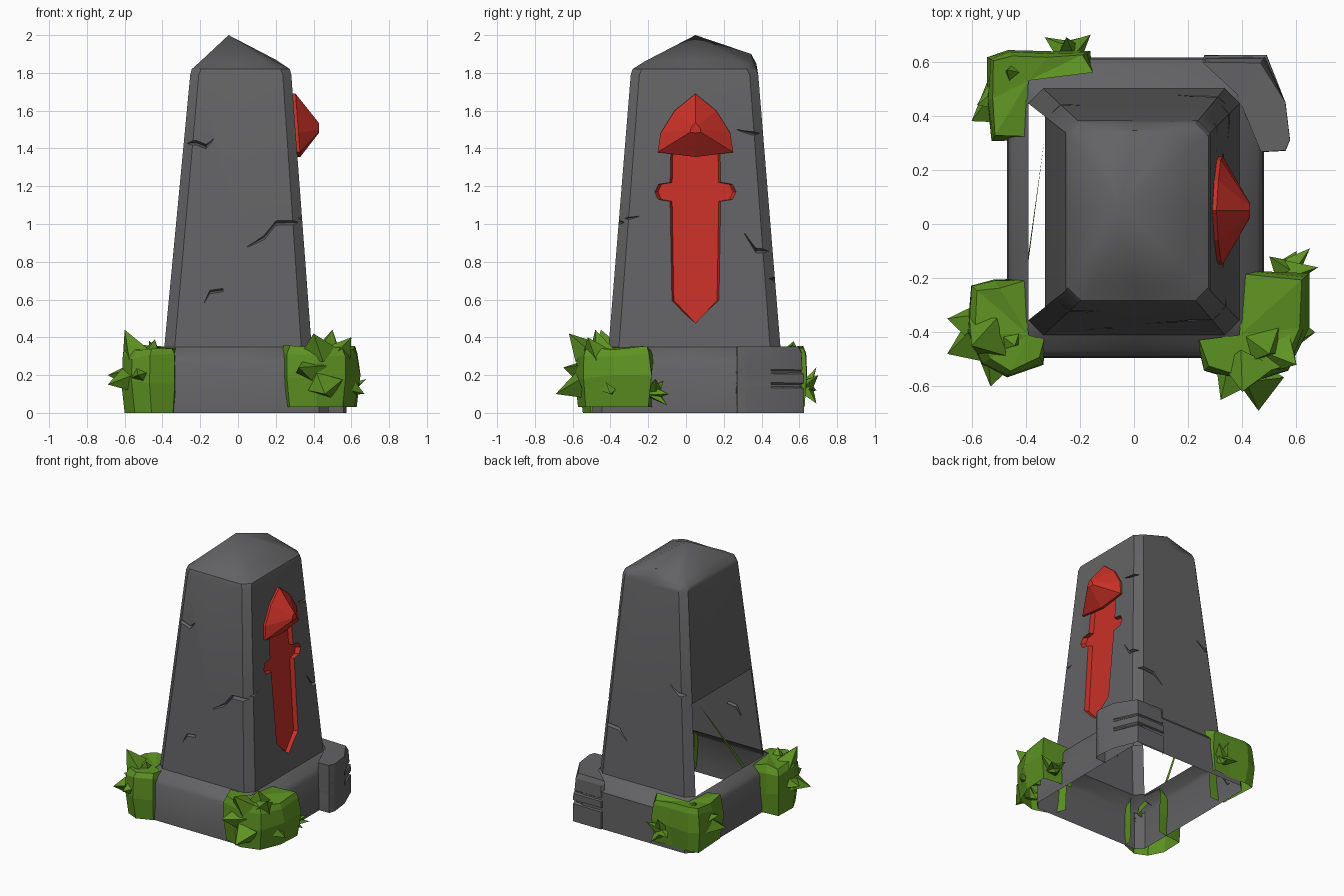
import bpy, bmesh, math, random
from mathutils import Vector

if "Cube" in bpy.data.objects:
    bpy.data.objects.remove(bpy.data.objects["Cube"])

random.seed(4)


def material(name, rgb):
    m = bpy.data.materials.new(name)
    m.diffuse_color = (*rgb, 1)
    m.use_nodes = True
    m.node_tree.nodes["Principled BSDF"].inputs["Base Color"].default_value = m.diffuse_color
    return m


stone = material("grey stone", (0.125, 0.125, 0.13))
red = material("red", (0.58, 0.03, 0.02))
green = material("leaf green", (0.11, 0.29, 0.016))


def finish(bm, name, mats, angle=None):
    bm.normal_update()
    bmesh.ops.recalc_face_normals(bm, faces=bm.faces[:])
    me = bpy.data.meshes.new(name)
    bm.to_mesh(me)
    bm.free()
    ob = bpy.data.objects.new(name, me)
    bpy.context.collection.objects.link(ob)
    for m in mats:
        me.materials.append(m)
    if angle:
        smooth(ob, angle)
    return ob


def smooth(ob, angle):
    bpy.ops.object.select_all(action='DESELECT')
    ob.select_set(True)
    bpy.context.view_layer.objects.active = ob
    bpy.ops.object.shade_smooth_by_angle(angle=math.radians(angle))


def bridge(bm, a, b, closed=True, index=0):
    n = len(a)
    for i in range(n if closed else n - 1):
        j = (i + 1) % n
        bm.faces.new((a[i], a[j], b[j], b[i])).material_index = index


def ring(bm, x0, x1, y0, y1, z, c, mid=(0, 0, 0, 0)):
    # Chamfered rectangle with a point in the middle of each side
    xm, ym = (x0 + x1) / 2, 0.05
    pts = [(x0 + c, y0, z), (xm, y0, z + mid[0]), (x1 - c, y0, z),
           (x1, y0 + c, z), (x1, ym, z + mid[1]), (x1, y1 - c, z),
           (x1 - c, y1, z), (xm, y1, z + mid[2]), (x0 + c, y1, z),
           (x0, y1 - c, z), (x0, ym, z + mid[3]), (x0, y0 + c, z)]
    return [bm.verts.new(p) for p in pts]


def surf(face, u, z, out=0.0):
    # Point on a tapered shaft side
    t = (z - 0.35) / 1.47
    if face == "right":
        return Vector((0.39 - 0.11 * t + out, u, z))
    if face == "front":
        return Vector((u, -0.41 + 0.12 * t - out, z))
    return Vector((u, 0.50 - 0.12 * t + out, z))


# Tapered shaft with a low peaked top
bm = bmesh.new()
rings = []
for z in (0.35, 1.0, 1.79):
    t = (z - 0.35) / 1.47
    rings.append(ring(bm, -0.39 + 0.14 * t, 0.39 - 0.11 * t,
                      -0.41 + 0.12 * t, 0.50 - 0.12 * t, z, 0.055 - 0.01 * t))
rings.append(ring(bm, -0.245, 0.275, -0.283, 0.372, 1.82, 0.05, (0.0, 0.0, 0.03, 0.0)))
rings.append(ring(bm, -0.2, 0.2, -0.22, 0.345, 1.86, 0.06, (-0.01, 0.01, 0.04, 0.0)))
for a, b in zip(rings, rings[1:]):
    bridge(bm, a, b)
bm.faces.new(rings[0][::-1])
peak = bm.verts.new((-0.05, 0.05, 2.0))
top = rings[-1]
for i in range(12):
    bm.faces.new((top[i], top[(i + 1) % 12], peak))
shaft = finish(bm, "shaft", [stone, red])


def carve(bm):
    # Cut one piece out of the shaft, keeping the shaft if a solver fails
    cutter = finish(bm, "cutter", [stone, red])
    cutter.hide_render = True
    old = len(shaft.data.polygons)
    mod = shaft.modifiers.new("carve", 'BOOLEAN')
    mod.operation = 'DIFFERENCE'
    mod.object = cutter
    result = None
    for solver in ('EXACT', 'MANIFOLD', 'FLOAT'):
        mod.solver = solver
        bpy.context.view_layer.update()
        dg = bpy.context.evaluated_depsgraph_get()
        me = bpy.data.meshes.new_from_object(shaft.evaluated_get(dg))
        zs = [v.co.z for v in me.vertices]
        if len(me.polygons) > old and max(zs) > 1.99 and min(zs) < 0.36:
            result = me
            break
    shaft.modifiers.remove(mod)
    if result:
        shaft.data = result
    bpy.data.objects.remove(cutter)


# Sword recess
bm = bmesh.new()
half = [(0.0, 0.475), (0.13, 0.595), (0.14, 1.12), (0.205, 1.13), (0.225, 1.17),
        (0.205, 1.21), (0.14, 1.22), (0.135, 1.42)]
outline = half + [(-u, z) for u, z in half[:0:-1]]
outer = [bm.verts.new(surf("right", 0.05 + u * 1.06, z, 0.04)) for u, z in outline]
inner = [bm.verts.new(surf("right", 0.05 + u * 0.88, z, -0.03)) for u, z in outline]
bridge(bm, outer, inner, index=1)
bm.faces.new(outer[::-1]).material_index = 1
bm.faces.new(inner).material_index = 1
carve(bm)


# Cracks
def crack(face, pts, w=0.012, d=0.03):
    bm = bmesh.new()
    secs = []
    for i, (u, z) in enumerate(pts):
        k = 0.35 if i == len(pts) - 1 else 1
        secs.append([bm.verts.new(surf(face, u, z + w * k * 2, d)),
                     bm.verts.new(surf(face, u, z - w * k * 2, d)),
                     bm.verts.new(surf(face, u, z, -d * k))])
    for a, b in zip(secs, secs[1:]):
        bridge(bm, a, b)
    bm.faces.new(secs[0])
    bm.faces.new(secs[-1][::-1])
    carve(bm)


crack("front", [(-0.36, 1.42), (-0.22, 1.43), (-0.17, 1.41), (-0.13, 1.45)])
crack("front", [(0.42, 1.012), (0.20, 1.005), (0.14, 0.93), (0.05, 0.88)])
crack("front", [(-0.08, 0.65), (-0.15, 0.64), (-0.18, 0.58)], 0.009, 0.02)
crack("right", [(0.52, 0.85), (0.37, 0.86), (0.31, 0.95)])
crack("right", [(-0.45, 1.025), (-0.31, 1.03), (-0.25, 1.04)], 0.008, 0.02)
crack("right", [(0.48, 1.48), (0.35, 1.48), (0.27, 1.50)], 0.009)
crack("back", [(-0.42, 1.06), (-0.25, 1.07), (-0.18, 1.12)])
crack("back", [(0.45, 0.72), (0.22, 0.70), (0.15, 0.63)])

# Open the underside and the broken lower left side
bm = bmesh.new()
bm.from_mesh(shaft.data)
gone = []
for f in bm.faces:
    c = f.calc_center_median()
    if (c.z < 0.36 and abs(f.normal.z) > 0.9) or (c.x < -0.3 and c.z < 0.99 and abs(f.normal.x) > 0.9):
        gone.append(f)
bmesh.ops.delete(bm, geom=gone, context='FACES')
bm.to_mesh(shaft.data)
bm.free()
smooth(shaft, 35)

# Open base skirt
bm = bmesh.new()
base = [ring(bm, -0.47, 0.48, -0.495, 0.615, 0.0, 0.05),
        ring(bm, -0.465, 0.475, -0.49, 0.61, 0.27, 0.05),
        ring(bm, -0.45, 0.455, -0.47, 0.585, 0.30, 0.05),
        ring(bm, -0.39, 0.39, -0.41, 0.50, 0.35, 0.055)]
for a, b in zip(base, base[1:]):
    bridge(bm, a, b)
finish(bm, "base", [stone], 35)

# Raised gem pommel
bm = bmesh.new()
gh = [(-0.2, 1.38), (-0.185, 1.48), (-0.11, 1.60), (0.0, 1.69),
      (0.11, 1.60), (0.185, 1.48), (0.2, 1.38), (0.0, 1.355)]
g0 = [bm.verts.new(surf("right", 0.05 + u, z, -0.005)) for u, z in gh]
g1 = [bm.verts.new(surf("right", 0.05 + u, z, 0.015)) for u, z in gh]
g2 = [bm.verts.new((0.428, 0.05 + u * 0.14, 1.505 + (z - 1.5) * 0.16)) for u, z in gh]
bridge(bm, g0, g1)
bridge(bm, g1, g2)
bm.faces.new(g0)
bm.faces.new(g2)
finish(bm, "gem", [red])


def corner_shell(bm, path, inner, levels, jitter, notch=99):
    # Wraps a base corner: open below, closed on top
    c = Vector(inner)
    prev = None
    for z, off in levels:
        row = []
        for i, p in enumerate(path):
            v = Vector(p)
            k = 0 if i in (0, len(path) - 1) or i > notch else off
            v += (v - c).normalized() * (k + random.uniform(-jitter, 0))
            row.append(bm.verts.new((v.x, v.y, z + (random.uniform(-jitter, jitter) if z > 0.1 else 0))))
        if prev:
            bridge(bm, prev, row, False)
        prev = row
    mid = bm.verts.new((c.x, c.y, levels[-1][0]))
    for a, b in zip(prev, prev[1:]):
        bm.faces.new((a, b, mid))


def spike(bm, centre, tip, r):
    # Pointed leaf aimed at its tip
    a, t = Vector(centre), Vector(tip)
    q = (t - a).to_track_quat('Z', 'Y')
    b = [bm.verts.new(a + q @ Vector((r * math.cos(k), r * 0.75 * math.sin(k), 0)))
         for k in (0.4, 2.0, 3.5, 5.1)]
    p = bm.verts.new(t)
    for i in range(4):
        bm.faces.new((b[i], b[(i + 1) % 4], p))


def bush(name, path, inner, z0, tips, clump=None, clump_tips=()):
    bm = bmesh.new()
    corner_shell(bm, path, inner, [(z0, -0.02), (z0 + 0.16, 0.0), (0.30, -0.01), (0.345, -0.03)], 0.015)
    hub = Vector((sum(p[0] for p in path) / len(path), sum(p[1] for p in path) / len(path), 0.2))
    for t in tips:
        t = Vector(t)
        spike(bm, t + (hub - t).normalized() * 0.14, t, 0.105)
    for t in clump_tips:
        spike(bm, clump, t, 0.055)
    finish(bm, name, [green])


bush("front_right_bush",
     [(.23, -.43), (.25, -.55), (.42, -.60), (.58, -.55), (.65, -.38), (.65, -.18), (.40, -.17)],
     (.39, -.41), 0.03,
     [(.50, -.48, .44), (.46, -.69, .10), (.32, -.65, .24),
      (.60, -.52, .40), (.67, -.40, .10), (.40, -.62, .42)],
     (.56, -.18, .11), [(.68, -.16, .18), (.65, -.09, .10), (.50, -.12, .17), (.60, -.10, .04)])
bush("front_left_bush",
     [(-.32, -.43), (-.33, -.53), (-.47, -.57), (-.57, -.52), (-.63, -.40), (-.61, -.22), (-.52, -.20), (-.40, -.20)],
     (-.39, -.41), 0.0,
     [(-.60, -.45, .44), (-.69, -.48, .15), (-.69, -.35, .20),
      (-.53, -.60, .20), (-.44, -.45, .39)])
bush("back_left_bush",
     [(-.40, .31), (-.53, .30), (-.55, .45), (-.55, .62), (-.47, .65), (-.30, .645), (-.16, .64), (-.15, .56)],
     (-.39, .53), 0.03,
     [(-.60, .38, .15), (-.58, .44, .26), (-.47, .57, .38)],
     (-.24, .63, .13), [(-.33, .69, .12), (-.16, .70, .20), (-.19, .69, .05), (-.25, .69, .24)])

# Corner stone, layered on its back side
bm = bmesh.new()
corner_shell(bm, [(.25, .60), (.26, .625), (.49, .625), (.56, .45), (.577, .31), (.56, .27), (.47, .265)],
             (.38, .48), [(0, 0), (.13, 0), (.14, -.025), (.15, -.025), (.16, 0), (.205, 0),
                          (.213, -.02), (.22, -.02), (.23, -.01), (.32, -.015), (.35, -.035)], 0.003, 2)
finish(bm, "corner_stone", [stone], 20)

# Thin strand across the broken side
bm = bmesh.new()
bm.faces.new([bm.verts.new(p) for p in ((-.33, .32, .97), (-.39, -.14, .35), (-.39, -.11, .35))])
finish(bm, "moss_strand", [green])
